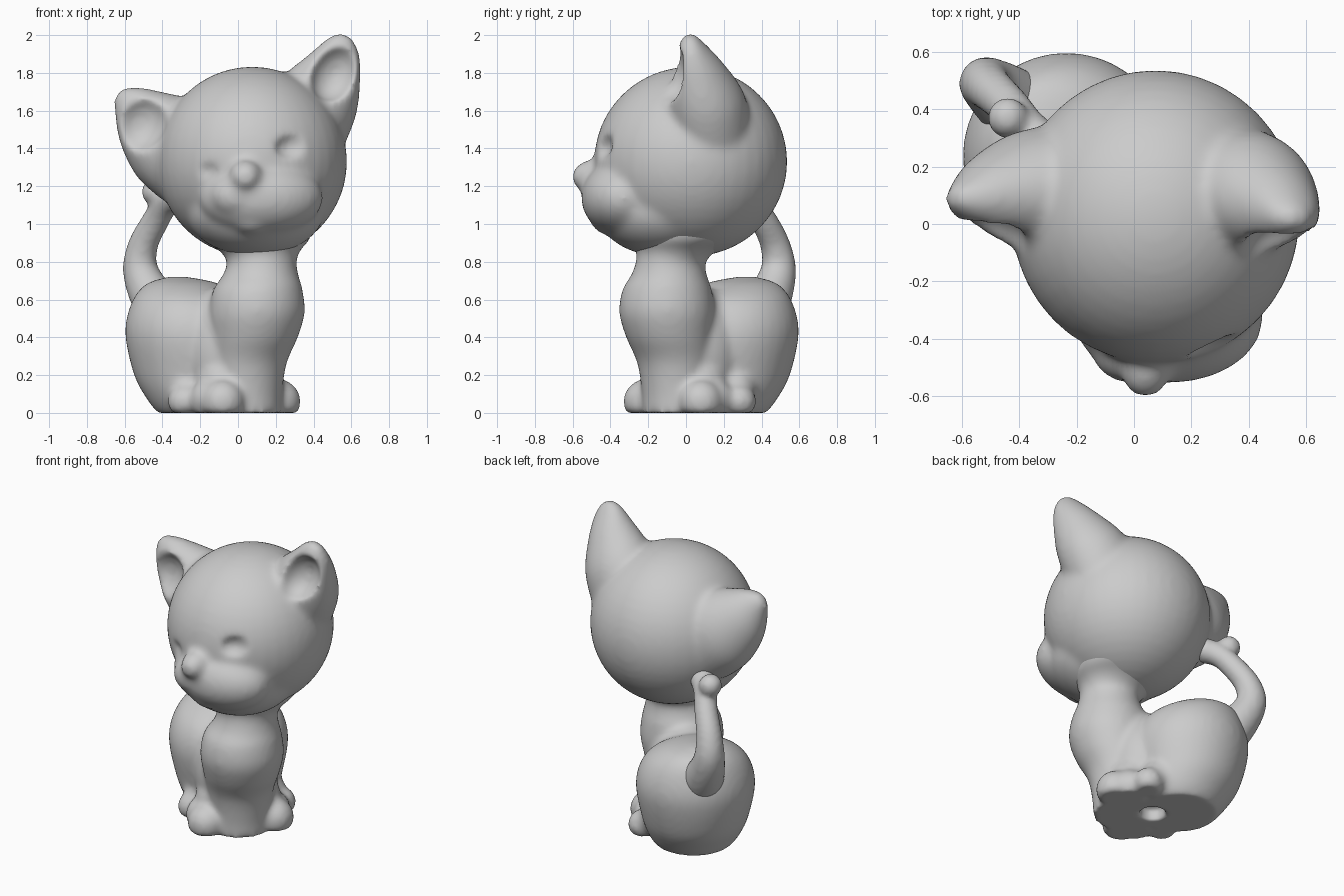
import bpy, bmesh, math
from mathutils import Vector, Matrix

if "Cube" in bpy.data.objects:
    bpy.data.objects.remove(bpy.data.objects["Cube"])


def ball(bm, c, r, tilt=0.0):
    """Ellipsoid, optionally tilted about the y axis."""
    m = Matrix.Translation(c) @ Matrix.Rotation(tilt, 4, 'Y') @ Matrix.Diagonal((*r, 1))
    bmesh.ops.create_uvsphere(bm, u_segments=40, v_segments=24, radius=1, matrix=m)


def tube(bm, rings, axis=None, n=40, steps=5):
    """Skin elliptical rings (x, y, z, side radius, depth radius), smoothly interpolated."""
    fine = []
    for i in range(len(rings) - 1):
        p = [rings[min(max(i + k, 0), len(rings) - 1)] for k in (-1, 0, 1, 2)]
        for s in range(steps):
            t = s / steps
            fine.append([0.5 * (2 * b + (c - a) * t + (2 * a - 5 * b + 4 * c - d) * t * t
                                + (3 * b - a - 3 * c + d) * t ** 3) for a, b, c, d in zip(*p)])
    fine.append(rings[-1])
    loops = []
    for i, r in enumerate(fine):
        t = axis or Vector(fine[min(i + 1, len(fine) - 1)][:3]) - Vector(fine[max(i - 1, 0)][:3])
        t = Vector(t).normalized()
        b = Vector((0, 1, 0))
        b = (b - t * b.dot(t)).normalized()
        a = b.cross(t)
        loops.append([bm.verts.new(Vector(r[:3]) + a * r[3] * math.cos(w) + b * r[4] * math.sin(w))
                      for w in (2 * math.pi * k / n for k in range(n))])
    for lo, hi in zip(loops, loops[1:]):
        for k in range(n):
            bm.faces.new((lo[k], lo[(k + 1) % n], hi[(k + 1) % n], hi[k]))
    bm.faces.new(loops[0][::-1])
    bm.faces.new(loops[-1])


def make(name, bm, helper=False):
    bmesh.ops.recalc_face_normals(bm, faces=bm.faces[:])
    me = bpy.data.meshes.new(name)
    bm.to_mesh(me)
    bm.free()
    me.shade_smooth()
    ob = bpy.data.objects.new(name, me)
    bpy.context.collection.objects.link(ob)
    ob.hide_render = helper
    return ob


def fuse(ob, cutter=None, voxel=0.016, rounds=10):
    """Melt overlapping parts together, carve the hollows, then soften."""
    def remesh():
        m = ob.modifiers.new("fuse", 'REMESH')
        m.mode, m.voxel_size, m.use_smooth_shade = 'VOXEL', voxel, True
    remesh()
    if cutter:
        m = ob.modifiers.new("carve", 'BOOLEAN')
        m.operation, m.solver, m.object = 'DIFFERENCE', 'EXACT', cutter
        remesh()
    m = ob.modifiers.new("soften", 'SMOOTH')
    m.factor, m.iterations = 0.5, rounds


# Body: sits diagonally, symmetric about the plane x = -y
bm = bmesh.new()
Z = (0, 0, 1)
torso = [(.04, -.04, 0, .19), (.045, -.045, .12, .19), (.055, -.055, .27, .205), (.085, -.085, .40, .232),
         (.10, -.10, .53, .253), (.105, -.10, .65, .237), (.12, -.09, .73, .20),
         (.125, -.08, .80, .185), (.115, -.05, .86, .215), (.09, -.01, .92, .29), (.08, .02, 1.0, .32)]
haunch = [(-.19, .19, 0, .235), (-.20, .20, .07, .28), (-.225, .225, .2, .325), (-.235, .235, .42, .362),
          (-.25, .25, .58, .315), (-.29, .29, .68, .2), (-.32, .32, .72, .05)]
for part in (torso, haunch):
    tube(bm, [(*r, r[3]) for r in part], Z)
ball(bm, (-.05, .05, .32), (.255, .255, .36))
# Front legs and paws on one side, reflected to the other
for x, y, z, r in ((.215, .08, .06, .117), (.15, .14, .07, .115), (.08, .08, .17, .145)):
    ball(bm, (x, y, z), (r, r, r))
    ball(bm, (-y, -x, z), (r, r, r))
# Hind paws
for x, y in ((.12, .28), (-.28, -.075)):
    ball(bm, (x, y, .06), (.092, .092, .092))
for x, y in ((.03, .26), (-.26, 0)):
    ball(bm, (x, y, .12), (.115, .115, .12))
for v in bm.verts:
    v.co.z = max(v.co.z, 0)
body = make("body", bm)

# Round recess in the base
bm = bmesh.new()
bmesh.ops.create_cone(bm, cap_ends=True, segments=24, radius1=.075, radius2=.075, depth=.16,
                      matrix=Matrix.Translation((-.08, .08, 0)))
fuse(body, make("base_hole_cutter", bm, True), rounds=8)

# Tail, curling up to rest on the back of the head
bm = bmesh.new()
tail = [(-.26, .27, .36, .12), (-.40, .40, .53, .13), (-.51, .485, .73, .098), (-.505, .475, .88, .08),
        (-.435, .41, 1.02, .072), (-.38, .34, 1.11, .072), (-.31, .27, 1.15, .08)]
tube(bm, [(*r, r[3]) for r in tail])
ball(bm, (-.44, .37, 1.17), (.072, .072, .072))
fuse(make("tail", bm))

# Head: skull, jaw, muzzle, lips and nose
bm = bmesh.new()
for c, r in (((.075, .025, 1.33), (.503, .512, .503)),
             ((.09, -.13, 1.08), (.37, .345, .25)),
             ((.12, -.33, 1.14), (.33, .225, .205)),
             ((-.01, -.43, 1.15), (.14, .125, .12)),
             ((.12, -.43, 1.16), (.14, .125, .12)),
             ((.08, -.40, 1.04), (.13, .11, .10)),
             ((.04, -.49, 1.25), (.09, .115, .09))):
    ball(bm, c, r)
# Ears, head tilted so one sits higher
ears = (((.46, 0, .89), [(.33, .13, 1.48, .24, .22), (.43, .105, 1.675, .22, .205), (.515, .06, 1.835, .15, .14),
                         (.56, .03, 1.945, .093, .07), (.575, .02, 2.0, .035, .025)]),
        ((-.80, 0, .60), [(-.22, .13, 1.34, .28, .22), (-.38, .12, 1.45, .255, .205), (-.515, .10, 1.56, .177, .145),
                          (-.59, .09, 1.645, .10, .077), (-.635, .09, 1.69, .04, .03)]))
for axis, rings in ears:
    tube(bm, rings, axis)
head = make("head", bm)

# Hollows for the ear cups and the shallow closed eyes
bm = bmesh.new()
ball(bm, (.515, -.10, 1.80), (.125, .135, .16), .48)
ball(bm, (-.525, -.08, 1.53), (.17, .135, .14), -.93)
ball(bm, (-.21, -.48, 1.27), (.12, .09, .075), -.2)
ball(bm, (.31, -.475, 1.42), (.12, .09, .08), -.25)
fuse(head, make("hollow_cutters", bm, True), rounds=16)
